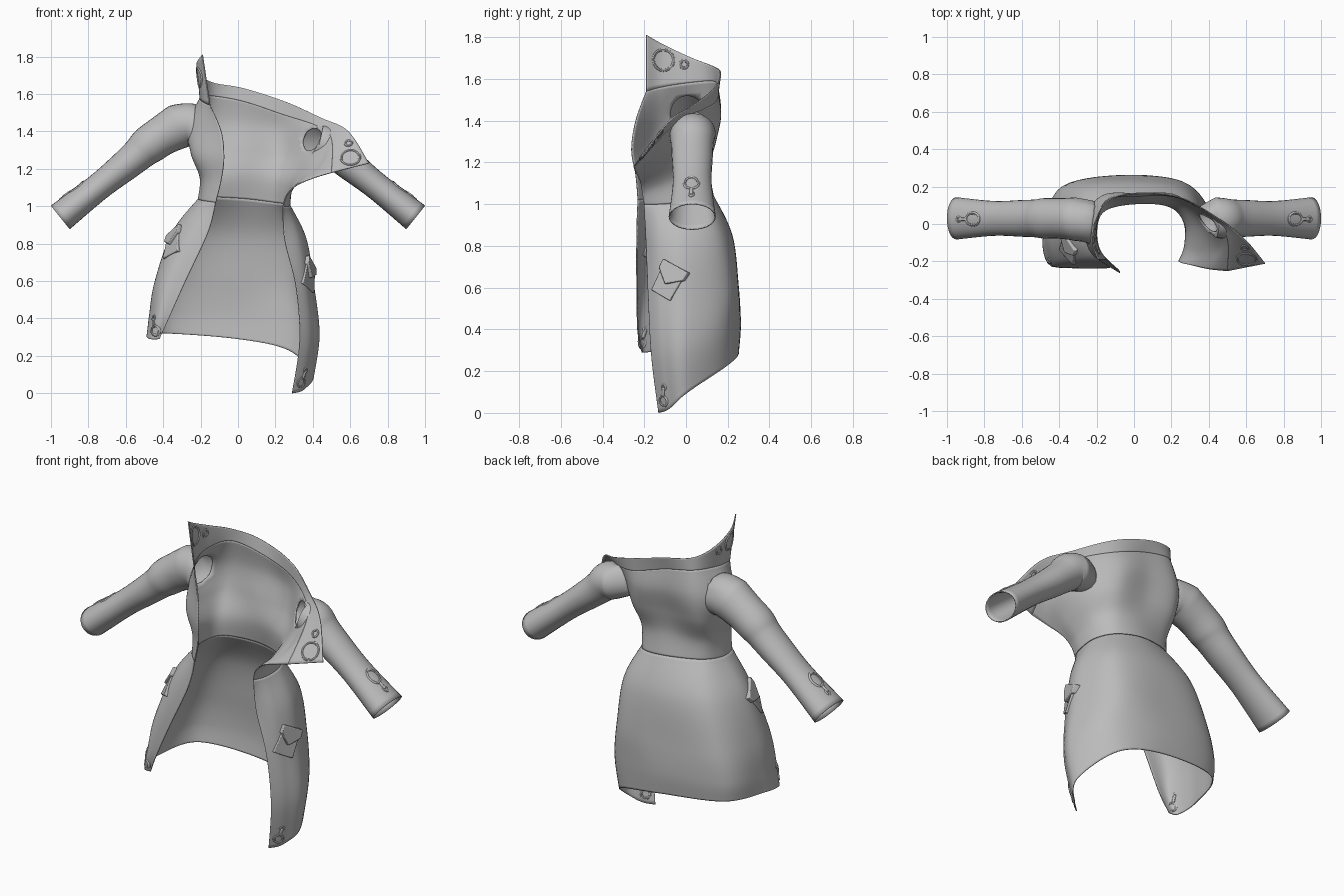
import bpy
import bmesh
import math
from mathutils import Vector, Matrix
from mathutils.bvhtree import BVHTree

cube = bpy.data.objects.get("Cube")
if cube:
    bpy.data.objects.remove(cube, do_unlink=True)

cloth = bpy.data.materials.new("grey cloth")
cloth.use_nodes = True
cloth.diffuse_color = (0.5, 0.5, 0.5, 1)
cloth.node_tree.nodes["Principled BSDF"].inputs["Base Color"].default_value = cloth.diffuse_color
parts = []


def add_object(name, mesh, matrix=None):
    obj = bpy.data.objects.new(name, mesh)
    bpy.context.collection.objects.link(obj)
    mesh.materials.append(cloth)
    if matrix is not None:
        obj.matrix_world = matrix
    parts.append(obj)
    return obj


def spline(points, steps):
    """Smooth curve that passes through every control point."""
    points = [Vector(p) for p in points]
    last = len(points) - 1
    out = []
    for i in range(last):
        a, b = points[max(i - 1, 0)], points[i]
        c, d = points[i + 1], points[min(i + 2, last)]
        for s in range(steps):
            t = s / steps
            out.append(0.5 * (2 * b + (c - a) * t + (2 * a - 5 * b + 4 * c - d) * t ** 2
                              + (3 * b - a - 3 * c + d) * t ** 3))
    return out + [points[last]]


def sheet(name, grid, holes=()):
    """Thin cloth from a grid of points, with round holes given as centre and radius."""
    width = len(grid[0])
    verts = [p.copy() for row in grid for p in row]
    faces, rim = [], {}
    for r in range(len(grid) - 1):
        for c in range(width - 1):
            a = r * width + c
            face = (a, a + 1, a + width + 1, a + width)
            centre = sum((verts[i] for i in face), Vector()) / len(face)
            hole = next((h for h in holes if (centre - Vector(h[0])).length < h[1]), None)
            if hole:
                rim.update((i, hole) for i in face)
            else:
                faces.append(face)
    for i, (middle, radius) in rim.items():
        verts[i] = Vector(middle) + (verts[i] - Vector(middle)).normalized() * radius
    mesh = bpy.data.meshes.new(name)
    mesh.from_pydata(verts, [], faces)
    bm = bmesh.new()
    bm.from_mesh(mesh)
    bmesh.ops.delete(bm, geom=[v for v in bm.verts if not v.link_faces], context='VERTS')
    bmesh.ops.remove_doubles(bm, verts=bm.verts, dist=0.0001)
    bm.to_mesh(mesh)
    bm.free()
    solid = add_object(name, mesh).modifiers.new("cloth thickness", 'SOLIDIFY')
    solid.thickness = 0.006
    solid.offset = 0
    return BVHTree.FromPolygons(verts, faces)


def loft(name, rows, steps=8, holes=()):
    rows = [spline(row, steps) for row in rows]
    columns = [spline(column, steps) for column in zip(*rows)]
    return sheet(name, list(zip(*columns)), holes)


def frame_on(surface, point, up, outward):
    """Matrix on the cloth: z along its normal, y along the given direction."""
    place, normal, _, _ = surface.find_nearest(Vector(point))
    if normal.dot(Vector(outward)) < 0:
        normal = -normal
    up = Vector(up)
    y = (up - normal * up.dot(normal)).normalized()
    basis = Matrix((y.cross(normal), y, normal)).transposed()
    return Matrix.Translation(place) @ basis.to_4x4()


def drape(mesh, matrix, surface):
    """Bend a flat trim so that it follows the cloth."""
    inverse = matrix.inverted()
    for v in mesh.vertices:
        near = surface.find_nearest(matrix @ Vector((v.co.x, v.co.y, 0)))[0]
        v.co.z += (inverse @ near).z


def ring(name, surface, matrix, radius, tube=0.008):
    bpy.ops.mesh.primitive_torus_add(major_radius=radius, minor_radius=tube,
                                     major_segments=28, minor_segments=8)
    obj = bpy.context.object
    obj.name = name
    drape(obj.data, matrix, surface)
    obj.matrix_world = matrix
    obj.data.materials.append(cloth)
    parts.append(obj)


def plate(name, surface, matrix, outline, bottom, top):
    """Bevelled plate from an outline in the local frame."""
    bm = bmesh.new()
    face = bm.faces.new([bm.verts.new((x, y, bottom)) for x, y in outline])
    moved = bmesh.ops.extrude_face_region(bm, geom=[face])["geom"]
    bmesh.ops.translate(bm, vec=(0, 0, top - bottom),
                        verts=[g for g in moved if isinstance(g, bmesh.types.BMVert)])
    bmesh.ops.recalc_face_normals(bm, faces=bm.faces)
    mesh = bpy.data.meshes.new(name)
    bm.to_mesh(mesh)
    bm.free()
    drape(mesh, matrix, surface)
    bevel = add_object(name, mesh, matrix).modifiers.new("soft edge", 'BEVEL')
    bevel.width = 0.005
    bevel.segments = 2


def box(w, low, high):
    return [(-w, low), (w, low), (w, high), (-w, high)]


def clasp(name, surface, matrix, radius, length):
    """Keyhole-shaped clasp: ring, short bar and small end ring."""
    ring(name + "_ring", surface, matrix, radius)
    plate(name + "_bar", surface, matrix, box(0.008, radius, radius + length), -0.01, 0.01)
    end = matrix @ Matrix.Translation((0, radius + length, 0))
    ring(name + "_end", surface, end, 0.011, 0.007)


def pocket(name, surface, matrix):
    plate(name + "_pouch", surface, matrix, box(0.06, -0.085, 0.06), -0.01, 0.016)
    flap = [(-0.07, 0.075), (-0.07, 0.03), (0, -0.025), (0.07, 0.03), (0.07, 0.075)]
    plate(name + "_flap", surface, matrix, flap, -0.01, 0.025)


# Cross-sections run from the right front edge round the back to the left front edge
waist = [(-.12, -.23, 1.02), (-.19, -.15, 1.03), (-.21, -.03, 1.04), (-.15, .08, 1.05),
         (.04, .13, 1.04), (.2, .1, 1.02), (.27, 0, 1.01), (.27, -.12, 1), (.24, -.2, 1)]
skirt_rows = [
    [(-.16, -.235, .86), (-.29, -.18, .86), (-.35, -.03, .86), (-.25, .17, .86), (.02, .22, .85),
     (.27, .17, .84), (.36, 0, .83), (.33, -.13, .82), (.25, -.19, .82)],
    [(-.28, -.235, .6), (-.4, -.2, .6), (-.44, -.03, .6), (-.34, .2, .6), (0, .25, .6),
     (.28, .21, .6), (.4, .01, .58), (.37, -.12, .57), (.31, -.18, .57)],
    [(-.37, -.23, .4), (-.44, -.21, .4), (-.47, -.04, .42), (-.38, .2, .43), (0, .26, .42),
     (.3, .2, .4), (.43, 0, .32), (.39, -.11, .29), (.33, -.165, .28)],
    [(-.42, -.21, .29), (-.47, -.19, .29), (-.48, -.05, .31), (-.38, .19, .32), (0, .25, .29),
     (.27, .2, .23), (.4, .01, .1), (.35, -.08, .02), (.29, -.13, 0)]]
neckline = [(-.15, -.19, 1.54), (-.19, -.12, 1.56), (-.2, 0, 1.58), (-.14, .13, 1.59),
            (.03, .15, 1.56), (.24, .14, 1.49), (.42, .03, 1.43), (.5, -.08, 1.36), (.5, -.25, 1.18)]
bodice_rows = [
    [(-.09, -.24, 1.14), (-.18, -.16, 1.15), (-.2, -.02, 1.15), (-.15, .08, 1.16), (.04, .11, 1.17),
     (.2, .09, 1.15), (.28, 0, 1.13), (.29, -.13, 1.09), (.26, -.21, 1.06)],
    [(-.075, -.26, 1.26), (-.23, -.15, 1.28), (-.24, -.01, 1.28), (-.17, .13, 1.3), (.03, .13, 1.3),
     (.22, .13, 1.28), (.33, .02, 1.24), (.36, -.14, 1.17), (.31, -.22, 1.11)],
    [(-.09, -.24, 1.4), (-.22, -.13, 1.42), (-.27, 0, 1.42), (-.17, .15, 1.44), (.03, .16, 1.44),
     (.23, .15, 1.4), (.4, 0, 1.35), (.45, -.13, 1.25), (.4, -.24, 1.15)]]
collar_edge = [(-.19, -.19, 1.81), (-.22, -.1, 1.76), (-.2, .03, 1.7), (-.13, .13, 1.66),
               (.03, .165, 1.63), (.25, .14, 1.56), (.45, .03, 1.47), (.59, -.08, 1.4), (.7, -.21, 1.23)]

skirt = loft("skirt", [waist] + skirt_rows)
armholes = [((-.26, .01, 1.44), 0.085), ((.4, .01, 1.355), 0.065)]
bodice = loft("bodice", [waist] + bodice_rows + [neckline], holes=armholes)
collar = loft("collar", [neckline, collar_edge])

# Sleeves: stations of x, y, z, half depth and half height, sewn onto the bodice
forearm = [(.48, .03, 1.325, .105, .1), (.53, .03, 1.28, .098, .088), (.6, .03, 1.22, .095, .08),
           (.75, .03, 1.1, .09, .07), (.95, .03, .94, .11, .078)]
shoulders = {"right": (-1, [(.25, .02, 1.45, .13, .125), (.3, .025, 1.435, .115, .12),
                            (.4, .03, 1.38, .105, .105)]),
             "left": (1, [(.39, .03, 1.35, .11, .09), (.43, .035, 1.34, .105, .095)])}
for side, (sign, shoulder) in shoulders.items():
    stations = spline(shoulder + forearm, 6)
    rings = []
    for i, s in enumerate(stations):
        before, after = stations[max(i - 1, 0)], stations[min(i + 1, len(stations) - 1)]
        along = Vector((after[0] - before[0], 0, after[2] - before[2])).normalized()
        up = Vector((-along.z, 0, along.x))
        loop = []
        for k in range(29):
            angle = 2 * math.pi * (k % 28) / 28
            p = Vector(s[:3]) + up * s[4] * math.sin(angle)
            p.y += s[3] * math.cos(angle)
            loop.append(Vector((sign * p.x, p.y, p.z)))
        rings.append(loop)
    # ease the first few rings from the bodice surface out to the sleeve
    seam = [bodice.find_nearest(p)[0] for p in rings[0]]
    for i in range(7):
        rings[i] = [p + (a - b) * (1 - i / 7) for p, a, b in zip(rings[i], seam, rings[0])] if i else rings[i]
    sleeve = sheet(side + "_sleeve", [seam] + rings[1:])
    on_cuff = frame_on(sleeve, (sign * .87, .025, 1.11), (sign * .77, 0, -.64), (sign, 0, 1))
    clasp(side + "_cuff_clasp", sleeve, on_cuff @ Matrix.Scale(1.35, 4, (0, 1, 0)), 0.033, 0.035)

# Hip pockets and hem clasps
for side, sign, hip, hem, lean in (("right", -1, (-.35, -.13, .81), (-.44, -.21, .335), (-.3, 0, 1)),
                                   ("left", 1, (.4, -.09, .64), (.33, -.1, .06), (0, .35, 1))):
    pocket(side + "_pocket", skirt, frame_on(skirt, hip, (0, .5, .87), (sign, -.5, 0)))
    clasp(side + "_hem_clasp", skirt, frame_on(skirt, hem, lean, (sign, -.5, 0)), 0.024, 0.045)

# Collar eyelets, seen on both faces of the cloth
for name, spot, radius in (("right_large", (-.21, -.11, 1.69), 0.05), ("right_small", (-.2, -.01, 1.67), 0.018),
                           ("left_large", (.6, -.2, 1.27), 0.05), ("left_small", (.59, -.13, 1.34), 0.018)):
    ring(name + "_eyelet", collar, frame_on(collar, spot, (0, 0, 1), (0, -1, 0)), radius)

bpy.ops.object.select_all(action='DESELECT')
for obj in parts:
    obj.select_set(True)
bpy.context.view_layer.objects.active = parts[0]
bpy.ops.object.shade_smooth_by_angle(angle=math.radians(40))
